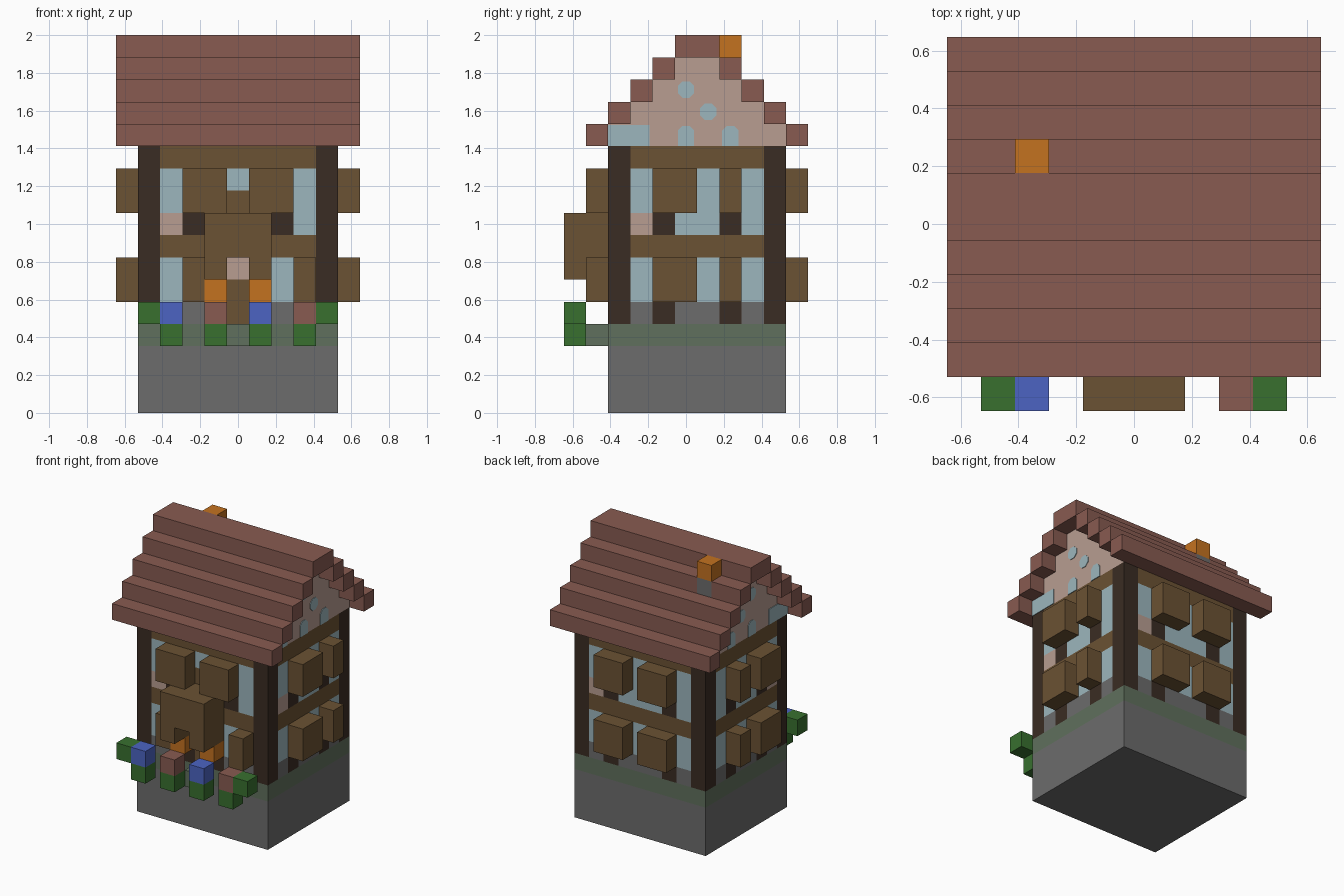
import bpy
import bmesh
from math import pi, cos, sin

if "Cube" in bpy.data.objects:
    bpy.data.objects.remove(bpy.data.objects["Cube"], do_unlink=True)

U = 2 / 17    # one block; all positions below are counted in blocks


def material(name, hex_code):
    channels = [int(hex_code[n:n + 2], 16) / 255 for n in (0, 2, 4)]
    color = [c / 12.92 if c < 0.04 else ((c + 0.055) / 1.055) ** 2.4 for c in channels] + [1]
    m = bpy.data.materials.new(name)
    m.use_nodes = True
    m.diffuse_color = color
    m.node_tree.nodes["Principled BSDF"].inputs["Base Color"].default_value = color
    return m


ROOF = material("roof_red", "885B51")
ORANGE = material("lantern_orange", "C47220")
DARK = material("dark_timber", "3A2C23")
WOOD = material("brown_wood", "6B5233")
GLASS = material("pale_glass", "9CB6BD")
PLASTER = material("pink_plaster", "B89D91")
STONE = material("grey_stone", "6C6C6C")
MOSS = material("mossy_stone", "60705D")
GREEN = material("leaf_green", "38702F")
BLUE = material("flower_blue", "4C64C2")


def point(i, j, k):
    return ((i - 5.5) * U, (j - 5.5) * U, k * U)


def finish(name, mat, bm):
    bmesh.ops.recalc_face_normals(bm, faces=bm.faces)
    mesh = bpy.data.meshes.new(name)
    bm.to_mesh(mesh)
    bm.free()
    mesh.materials.append(mat)
    bpy.context.collection.objects.link(bpy.data.objects.new(name, mesh))


def blocks(name, mat, boxes):
    """One object from boxes given as (corner, size) in blocks."""
    bm = bmesh.new()
    for corner, size in boxes:
        made = bmesh.ops.create_cube(bm, size=1)
        for v in made["verts"]:
            v.co = point(*(c + s * (x + 0.5) for c, s, x in zip(corner, size, v.co)))
    finish(name, mat, bm)


# Foundation
blocks("foundation", STONE, [((1, 2, 0), (9, 8, 3))])
blocks("mossy_course", MOSS, [((1, 2, 3), (9, 8, 1))])
blocks("door_step", MOSS, [((5, 1, 3), (1, 1, 1))])

# Corner posts
blocks("corner_posts", DARK, [((i, j, 4), (1, 1, 8)) for i in (1, 9) for j in (2, 9)])

# Walls between the posts, laid out from the top course down
LETTERS = {"W": ("wall_beams", WOOD), "G": ("window_glass", GLASS), "D": ("dark_sills", DARK),
           "P": ("plaster_patches", PLASTER), "S": ("stone_course", STONE)}
FRONT = "WWWWWWW GGGGGGG GGGWGGG PDGGGDG WWWWWWW GGGPGGG GGGWGGG SSDWDSS"
BACK = "WWWWWWW GGGGGGG GGGGGGG GDGGGDP WWWWWWW GGGGGGG GGGGGGG SDSSSDS"
SIDE = "WWWWWW GGGGGG GGGGGG PDGGDG WWWWWW GGGGGG GGGGGG SDSSDS"

cells = {letter: [] for letter in LETTERS}


def lay_wall(plan, place, along_x):
    for course, row in enumerate(plan.split()):
        start = 0
        while start < len(row):
            end = start
            while end < len(row) and row[end] == row[start]:
                end += 1
            size = (end - start, 1, 1) if along_x else (1, end - start, 1)
            cells[row[start]].append(((*place(start), 11 - course), size))
            start = end


lay_wall(FRONT, lambda n: (2 + n, 2), True)
lay_wall(BACK, lambda n: (2 + n, 9), True)
for side in (1, 9):
    lay_wall(SIDE, lambda n: (side, 3 + n), False)
for letter, (name, mat) in LETTERS.items():
    blocks(name, mat, cells[letter])

# Shutters standing one block off the walls
blocks("front_shutters", WOOD, [((3, 1, 5), (1, 1, 2)), ((8, 1, 5), (1, 1, 2)),
                                ((3, 1, 9), (2, 1, 2)), ((6, 1, 9), (2, 1, 2))])
blocks("back_shutters", WOOD, [((i, 10, k), (2, 1, 2)) for i in (3, 6) for k in (5, 9)])
blocks("side_shutters", WOOD, [((i, j, k), (1, w, 2))
                               for i in (0, 10) for j, w in ((4, 2), (7, 1)) for k in (5, 9)])

# Porch hood with lanterns beneath
blocks("porch_hood", WOOD, [((4, 0, 7), (3, 2, 2)), ((4, 0, 6), (1, 2, 1)), ((6, 0, 6), (1, 2, 1))])
blocks("lanterns", ORANGE, [((i, 1, 5), (1, 1, 1)) for i in (4, 6)])

# Stepped roof and gables; one back block makes way for the chimney
roof, gable = [((0, 5, 16), (11, 2, 1))], []
for n in range(4):
    roof.append(((0, 1 + n, 12 + n), (11, 1, 1)))
    gable.append(((1, 2 + n, 12 + n), (9, 8 - 2 * n, 1)))
    if n < 3:
        roof.append(((0, 10 - n, 12 + n), (11, 1, 1)))
roof += [((0, 7, 15), (2, 1, 1)), ((3, 7, 15), (8, 1, 1))]
blocks("stepped_roof", ROOF, roof)
blocks("gables", PLASTER, gable)
blocks("chimney", STONE, [((2, 7, 15), (1, 1, 1))])
blocks("chimney_fire", ORANGE, [((2, 7, 16), (1, 1, 1))])

# Pale spots on both gables, as thin plates
bm = bmesh.new()
for x, out in ((1, -0.04), (10, 0.04)):
    for j, k in ((5, 14), (6, 13), (5, 12), (7, 12)):
        ring = [(j + 0.5 + 0.4 * cos(a), k + 0.55 + 0.4 * sin(a))
                for a in (pi / 8 + n * pi / 4 for n in range(8))]
        if k == 12:    # the lowest spots run down to the beam
            ring = [(y, z if z > k + 0.5 else k) for y, z in ring[:4]] + [(j + 0.13, k), (j + 0.87, k)]
        face = bm.faces.new([bm.verts.new(point(x, y, z)) for y, z in ring])
        made = bmesh.ops.extrude_face_region(bm, geom=[face])
        for v in made["geom"]:
            if isinstance(v, bmesh.types.BMVert):
                v.co.x += out * U
finish("gable_spots", GLASS, bm)
blocks("gable_panes", GLASS, [((x, 2, 12), (0.04, 1.85, 0.96)) for x in (0.96, 10)])

# Flower bed
blocks("plant_stems", GREEN, [((i, 0, 3), (1, 1, 1)) for i in (2, 4, 6, 8)])
blocks("end_leaves", GREEN, [((i, 0, 4), (1, 1, 1)) for i in (1, 9)])
blocks("blue_flowers", BLUE, [((i, 0, 4), (1, 1, 1)) for i in (2, 6)])
blocks("red_flowers", ROOF, [((i, 0, 4), (1, 1, 1)) for i in (4, 8)])
